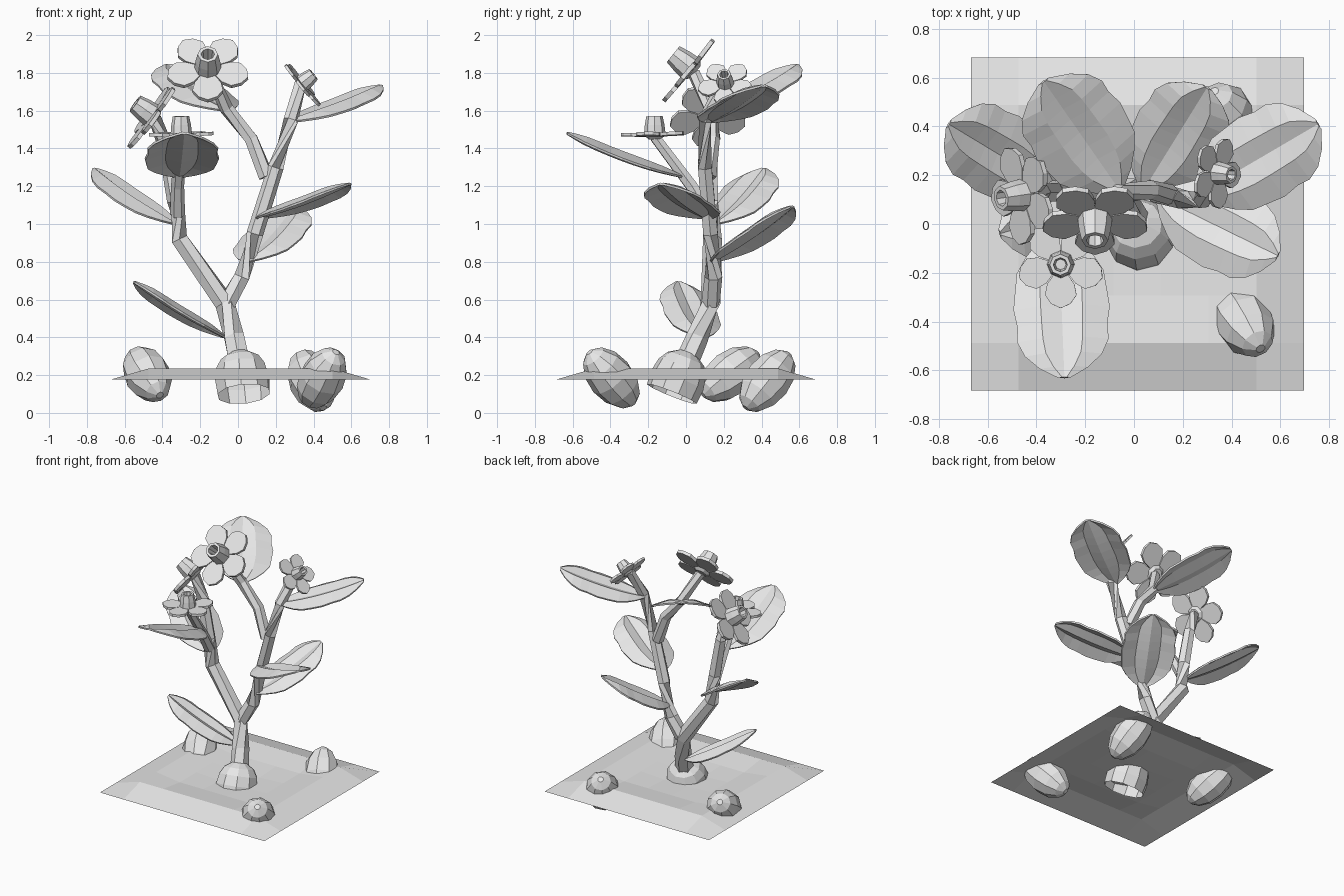
import bpy, bmesh, math
from mathutils import Vector, Matrix

if "Cube" in bpy.data.objects:
    bpy.data.objects.remove(bpy.data.objects["Cube"], do_unlink=True)

grey = bpy.data.materials.new("light_grey")
grey.use_nodes = True
grey.diffuse_color = (0.8, 0.8, 0.8, 1)
grey.node_tree.nodes["Principled BSDF"].inputs["Base Color"].default_value = (0.8, 0.8, 0.8, 1)


def finish(bm, name, thickness=0):
    mesh = bpy.data.meshes.new(name)
    bmesh.ops.recalc_face_normals(bm, faces=bm.faces)
    bm.to_mesh(mesh)
    bm.free()
    mesh.materials.append(grey)
    obj = bpy.data.objects.new(name, mesh)
    bpy.context.collection.objects.link(obj)
    if thickness:
        mod = obj.modifiers.new("thickness", 'SOLIDIFY')
        mod.thickness = thickness
        mod.offset = 0
    return obj


def frame(axis):
    """Side and up vectors square to an axis."""
    axis = axis.normalized()
    ref = Vector((0, 0, 1)) if abs(axis.z) < 0.95 else Vector((0, 1, 0))
    side = ref.cross(axis).normalized()
    return side, axis.cross(side)


def skin(bm, points, radii, sides, axis=None, caps=(True, True)):
    """Skin rings placed along a path."""
    rings = []
    for i, p in enumerate(points):
        tangent = axis or points[min(i + 1, len(points) - 1)] - points[max(i - 1, 0)]
        u, v = frame(tangent)
        rings.append([bm.verts.new(p + radii[i] * (u * math.cos(a) + v * math.sin(a)))
                      for a in (math.tau * k / sides for k in range(sides))])
    for a, b in zip(rings, rings[1:]):
        for k in range(sides):
            j = (k + 1) % sides
            bm.faces.new((a[k], a[j], b[j], b[k]))
    for cap, ring in zip(caps, (rings[0], rings[-1])):
        if cap:
            bm.faces.new(ring)


def stem(name, path, r0, r1):
    bm = bmesh.new()
    pts = [Vector(p) for p in path]
    n = len(pts) - 1
    skin(bm, pts, [r0 + (r1 - r0) * i / n for i in range(n + 1)], 6)
    finish(bm, name)


def solid(name, centre, axis, profile, sides, caps=(True, True)):
    """Turned shape from (distance, radius) pairs along a tilted axis."""
    bm = bmesh.new()
    c, a = Vector(centre), Vector(axis).normalized()
    skin(bm, [c + a * d for d, _ in profile], [r for _, r in profile], sides, a, caps)
    return finish(bm, name)


# Leaf outline as (position along the leaf, half width factor)
OUTLINE = [(0, .1), (.08, .42), (.18, .74), (.28, .9), (.4, 1), (.52, 1),
           (.64, .98), (.74, .95), (.84, .84), (.93, .5), (1, .12)]


def leaf(name, base, tip, half):
    bm = bmesh.new()
    base, tip = Vector(base), Vector(tip)
    axis = tip - base
    side, up = frame(axis)
    rows = []
    for i, (t, w) in enumerate(OUTLINE):
        ragged = 1.03 if i % 2 else 0.98
        row = []
        for s in (-1, -.45, 0, .45, 1):
            lift = 0.025 * w if abs(s) == .45 else (-0.012 * w if s else 0)
            edge = ragged if abs(s) == 1 else 1
            sag = 0.015 * math.sin(math.pi * t)
            row.append(bm.verts.new(base + axis * t + side * (s * w * half * edge) + up * (lift - sag)))
        rows.append(row)
    for a, b in zip(rows, rows[1:]):
        for k in range(4):
            bm.faces.new((a[k], a[k + 1], b[k + 1], b[k]))
    finish(bm, name, 0.012)


def flower(name, centre, normal, size):
    c, n = Vector(centre), Vector(normal).normalized()
    side, up = frame(n)
    # Five pointed petals
    bm = bmesh.new()
    for k in range(5):
        a = math.tau * k / 5
        out = -up * math.cos(a) + side * math.sin(a)
        across = n.cross(out)
        shape = [(.15, .1), (.45, .31), (.7, .36), (.9, .22), (1, 0), (.9, -.22), (.7, -.36), (.45, -.31), (.15, -.1)]
        rim = [bm.verts.new(c + size * (out * d + across * w + n * (.04 * d))) for d, w in shape]
        bm.faces.new(rim)
    finish(bm, name + "_petals", 0.02 * size / .2)
    # Hollow cup in the middle
    cup = [(-.12, .18), (0, .32), (.3, .29), (.56, .24), (.56, .16), (.15, .12)]
    solid(name + "_cup", c, n, [(d * size, r * size) for d, r in cup], 8)


# Ground sheet with a raised rim around a shallow dip
bm = bmesh.new()
bmesh.ops.create_grid(bm, x_segments=7, y_segments=7, size=0.682)
heights = [.2, .21, .235, .178]
for v in bm.verts:
    reach = max(abs(v.co.x), abs(v.co.y))
    v.co.z = heights[min(3, int(reach / 0.19))]
    v.co.x += 0.014
finish(bm, "ground_sheet")

# Bulb, open underneath
solid("bulb", (.03, -.075, .1), (-.1, .4, 1),
      [(0, .142), (.08, .148), (.15, .135), (.2, .105), (.235, .05)], 10, (False, True))

# Half buried stones
EGG = [(math.sin(a) * .195, max(.02, math.cos(a) * .122))
       for a in (math.radians(d) for d in range(-84, 85, 28))]
for name, centre, axis in (
        ("front_left_stone", (.445, -.395, .185), (.35, -.55, .65)),
        ("back_left_stone", (.39, .43, .17), (-.3, .55, .7)),
        ("back_right_stone", (-.48, .235, .205), (-.3, .65, .5))):
    solid(name, centre, axis, EGG, 9)

# Stems
stem("trunk", [(.01, 0, .26), (-.02, .06, .4), (-.07, .13, .58), (-.31, .14, .92),
               (-.33, .13, 1.12), (-.38, .13, 1.4), (-.44, .12, 1.56)], .064, .036)
stem("left_branch", [(-.06, .13, .58), (.02, .145, .72), (.09, .13, .95),
                     (.2, .1, 1.3), (.28, .1, 1.55), (.33, .2, 1.74)], .05, .036)
stem("middle_branch", [(.15, .12, 1.25), (.07, .14, 1.45), (-.06, .13, 1.61), (-.15, .04, 1.8)], .042, .034)
stem("front_branch", [(-.32, .12, 1.05), (-.32, .03, 1.2), (-.3, -.165, 1.46)], .04, .03)

# Leaves
for name, base, tip, half in (
        ("right_leaf", (-.33, .15, 1.0), (-.76, .41, 1.29), .17),
        ("low_right_leaf", (-.07, .1, .4), (-.55, -.04, .69), .14),
        ("front_leaf", (-.31, -.02, 1.25), (-.285, -.63, 1.48), .19),
        ("left_leaf", (.1, .11, 1.03), (.59, -.13, 1.21), .17),
        ("back_leaf", (.04, .14, .8), (.3, .56, 1.09), .18),
        ("upper_left_leaf", (.26, .12, 1.54), (.755, .41, 1.73), .18),
        ("upper_back_leaf", (-.06, .14, 1.6), (-.37, .585, 1.84), .2)):
    leaf(name, base, tip, half)

# Flowers
flower("middle_flower", (-.16, .03, 1.82), (0, -.78, .63), .225)
flower("right_flower", (-.45, .12, 1.57), (-.8, -.12, .58), .21)
flower("front_flower", (-.3, -.165, 1.47), (-.02, -.02, 1), .18)
flower("left_flower", (.335, .21, 1.74), (.76, -.1, .62), .15)
